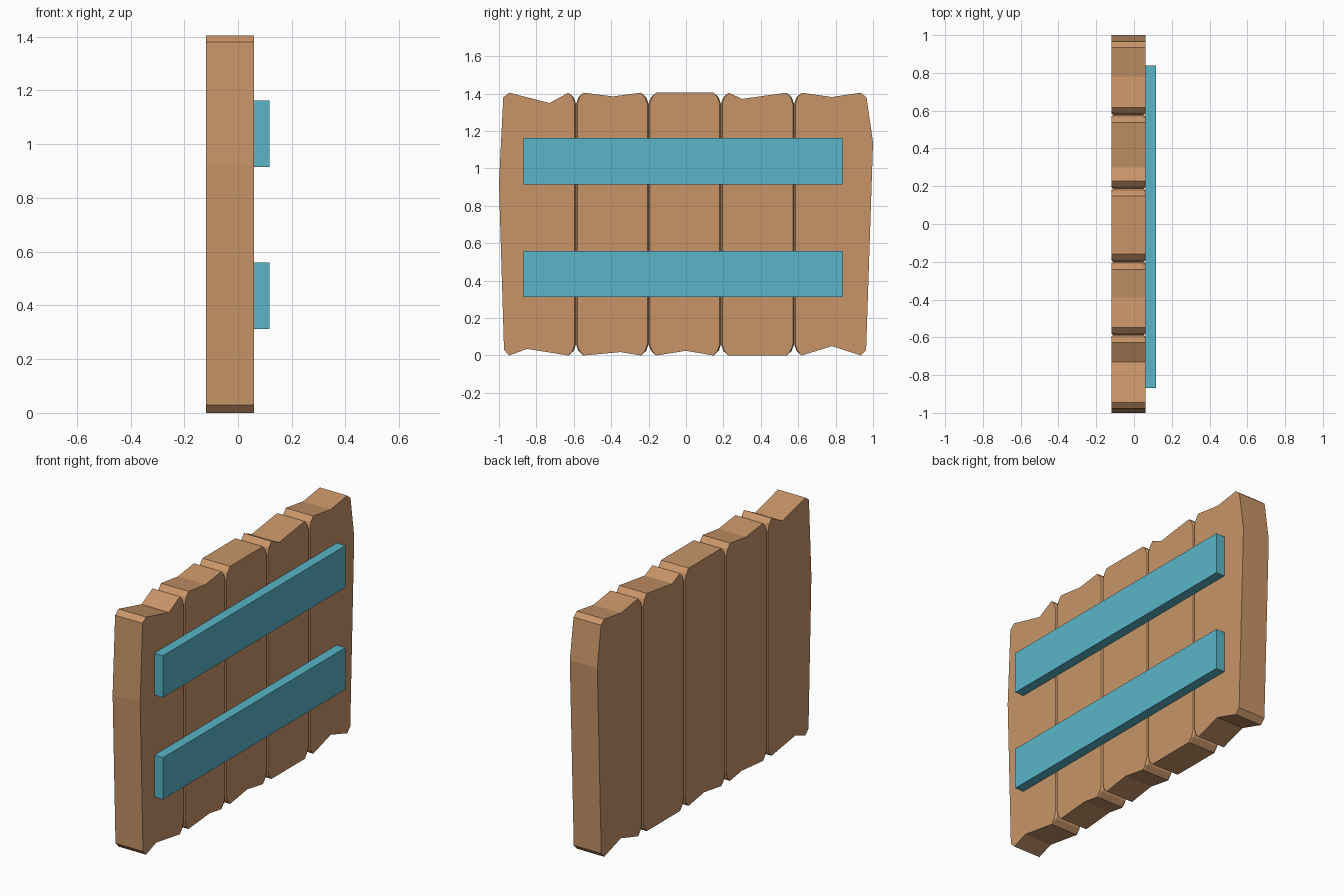
import bpy, bmesh

if "Cube" in bpy.data.objects:
    bpy.data.objects.remove(bpy.data.objects["Cube"])

X0, X1 = -0.12, 0.06     # plank thickness range
H = 1.405                # plank height


def material(name, color):
    m = bpy.data.materials.new(name)
    m.diffuse_color = color
    m.use_nodes = True
    m.node_tree.nodes["Principled BSDF"].inputs["Base Color"].default_value = m.diffuse_color
    return m


wood = material("plank_wood", (0.58, 0.30, 0.14, 1))
blue = material("batten_blue", (0.10, 0.46, 0.58, 1))


def add_object(name, bm, mat):
    bmesh.ops.recalc_face_normals(bm, faces=bm.faces)
    me = bpy.data.meshes.new(name)
    bm.to_mesh(me)
    bm.free()
    me.materials.append(mat)
    ob = bpy.data.objects.new(name, me)
    bpy.context.collection.objects.link(ob)
    return ob


def seam_side(y, s):
    """Inner plank side, bottom to top; s points toward the plank middle."""
    low = [(y + s * 0.04, 0), (y + s * 0.012, 0.025), (y, 0.06)]
    return low + [(a, H - b) for a, b in reversed(low)]


def plank(name, left, right, top, bottom, seams):
    # outline runs up the right side and down the left
    outline = right + top + left[::-1] + bottom
    mid = (left[0][0] + right[0][0]) / 2

    def inset(y, z):
        # pull the seam edges in for the shallow groove between planks
        for s in seams:
            if abs(y - s) < 0.02:
                return y + (0.007 if mid > s else -0.007), z
        return y, z

    bm = bmesh.new()
    rings = []
    for x, cut in ((X0, True), (X0 + 0.01, False), (X1 - 0.01, False), (X1, True)):
        pts = [inset(*p) if cut else p for p in outline]
        rings.append([bm.verts.new((x, y, z)) for y, z in pts])
    n = len(outline)
    for a, b in zip(rings, rings[1:]):
        for i in range(n):
            j = (i + 1) % n
            bm.faces.new((a[i], a[j], b[j], b[i]))
    bm.faces.new(rings[0][::-1])
    bm.faces.new(rings[-1])
    add_object(name, bm, wood)


# five planks: bulging outer sides, straight seams, notched ends
seams = [-0.588, -0.2, 0.187, 0.578]
outer_left = [(-0.945, 0), (-0.973, 0.03), (-1.0, 0.92), (-0.977, 1.38), (-0.945, H)]
outer_right = [(0.935, 0), (0.963, 0.03), (1.0, 1.14), (0.965, 1.38), (0.935, H)]
lefts = [outer_left] + [seam_side(y, 1) for y in seams]
rights = [seam_side(y, -1) for y in seams] + [outer_right]
tops = [[(-0.73, 1.35)], [(-0.39, 1.385)], [], [(0.30, 1.372)], [(0.78, 1.382)]]
bottoms = [[(-0.85, 0.035)], [(-0.35, 0.018)], [(0, 0.025)], [], [(0.78, 0.05)]]
for i in range(5):
    plank(f"plank_{i + 1}", lefts[i], rights[i], tops[i], bottoms[i], seams)

# two battens across the planks
for name, z0 in (("lower_batten", 0.312), ("upper_batten", 0.915)):
    bm = bmesh.new()
    bmesh.ops.create_cube(bm, size=1)
    bmesh.ops.scale(bm, vec=(0.057, 1.706, 0.247), verts=bm.verts)
    bmesh.ops.translate(bm, vec=(X1 + 0.0285, -0.015, z0 + 0.1235), verts=bm.verts)
    add_object(name, bm, blue)
